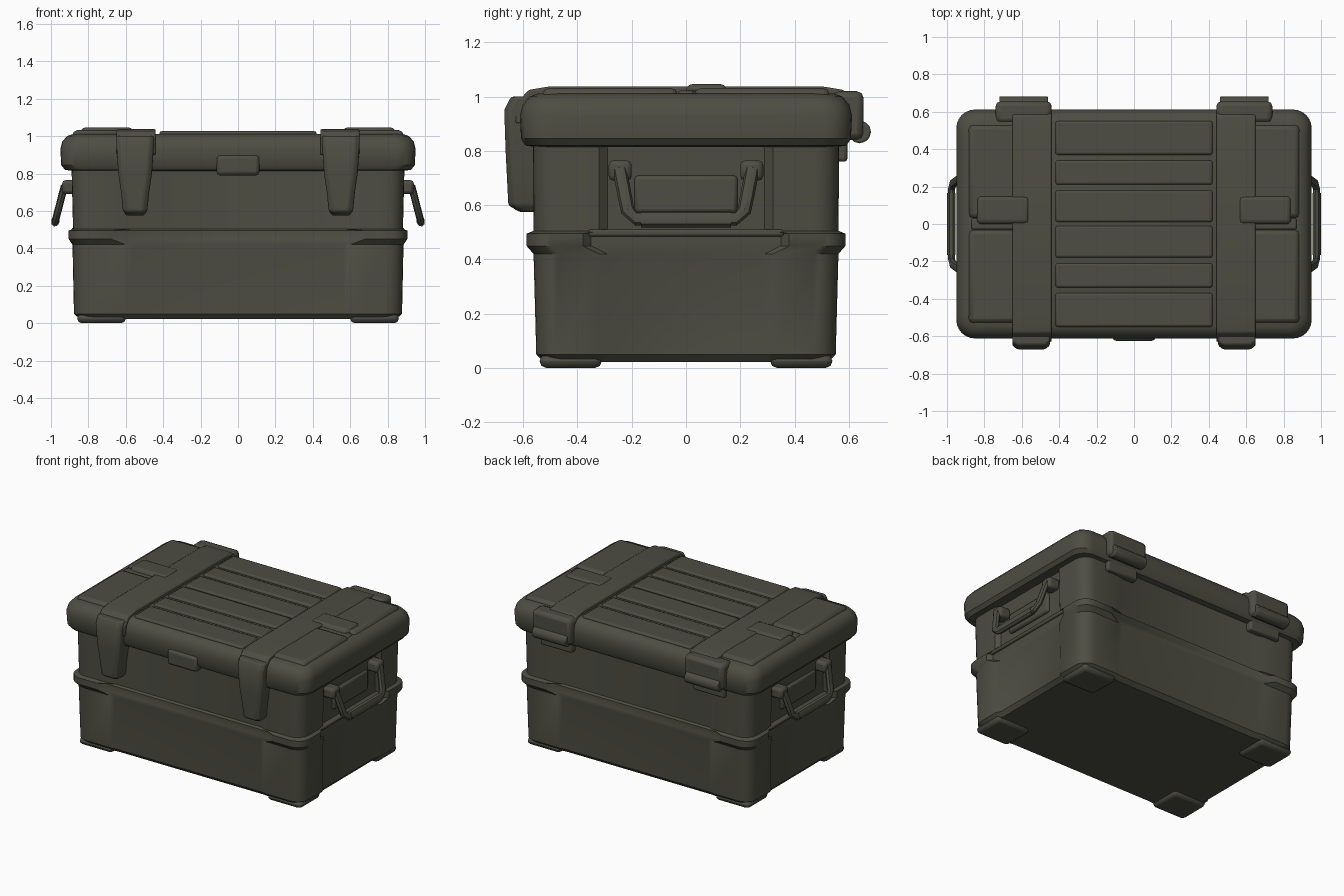
import bpy, bmesh, math
from mathutils import Vector

if "Cube" in bpy.data.objects:
    bpy.data.objects.remove(bpy.data.objects["Cube"])

olive = bpy.data.materials.new("dark olive plastic")
olive.diffuse_color = (0.075, 0.075, 0.056, 1)
olive.use_nodes = True
olive.node_tree.nodes["Principled BSDF"].inputs["Base Color"].default_value = olive.diffuse_color


def finish(name, bm, bevel=0.0, mirror=(False, False), segs=2):
    """Turn a bmesh into an object, with optional bevel and world mirroring."""
    bmesh.ops.recalc_face_normals(bm, faces=bm.faces)
    me = bpy.data.meshes.new(name)
    bm.to_mesh(me)
    bm.free()
    ob = bpy.data.objects.new(name, me)
    bpy.context.collection.objects.link(ob)
    me.materials.append(olive)
    if bevel:
        m = ob.modifiers.new("bevel", 'BEVEL')
        m.width, m.segments = bevel, segs
        m.limit_method = 'ANGLE'
    if any(mirror):
        m = ob.modifiers.new("mirror", 'MIRROR')
        m.use_axis = (mirror[0], mirror[1], False)
        m.use_mirror_merge = False
    bpy.ops.object.select_all(action='DESELECT')
    ob.select_set(True)
    bpy.context.view_layer.objects.active = ob
    bpy.ops.object.shade_smooth_by_angle(angle=math.radians(35))
    return ob


def loft(name, rings, **kw):
    """Skin closed rings of points and cap both ends."""
    bm = bmesh.new()
    vs = [[bm.verts.new(p) for p in r] for r in rings]
    n = len(vs[0])
    for a, b in zip(vs, vs[1:]):
        for i in range(n):
            j = (i + 1) % n
            bm.faces.new((a[i], a[j], b[j], b[i]))
    bm.faces.new(vs[0])
    bm.faces.new(vs[-1])
    return finish(name, bm, **kw)


def box(name, lo, hi, **kw):
    rings = [[(lo[0], lo[1], z), (hi[0], lo[1], z), (hi[0], hi[1], z), (lo[0], hi[1], z)]
             for z in (lo[2], hi[2])]
    return loft(name, rings, **kw)


def plan(z, hx, hy, r, dx=0.0, dy=0.0, px=0.6, py=0.32):
    """Rounded rectangle whose side centres are set back by dx and dy."""
    q = [(hx - dx, py - 0.03), (hx, py)]
    for k in range(7):
        a = math.pi / 12 * k
        q.append((hx - r + r * math.cos(a), hy - r + r * math.sin(a)))
    q += [(px, hy), (px - 0.04, hy - dy)]
    left = [(-x, y) for x, y in reversed(q)]
    half = q + left
    return [(x, y, z) for x, y in half + [(-x, -y) for x, y in half]]


# tub with thicker corner posts and a corner bulge at mid height
loft("tub", [
    plan(0.022, 0.845, 0.525, 0.08, 0.01, 0.005),
    plan(0.05, 0.877, 0.552, 0.09, 0.018, 0.006),
    plan(0.42, 0.885, 0.562, 0.09, 0.02, 0.006),
    plan(0.45, 0.905, 0.588, 0.09, 0.03, 0.026, 0.68, 0.38),
    plan(0.495, 0.905, 0.588, 0.09, 0.03, 0.026, 0.68, 0.38),
    plan(0.505, 0.882, 0.562, 0.09, 0.025, 0.014),
    plan(0.83, 0.89, 0.565, 0.09, 0.025, 0.012)])

# low corner feet
box("foot", (0.6, 0.31, 0.0), (0.86, 0.54, 0.05), bevel=0.025, mirror=(True, True))

# ledge along the sides below the handles
box("side_ledge", (0.83, -0.36, 0.485), (0.89, 0.36, 0.51), bevel=0.008, mirror=(True, False))

# lid with rounded rim
loft("lid", [
    plan(0.815, 0.89, 0.56, 0.09),
    plan(0.82, 0.925, 0.592, 0.10),
    plan(0.845, 0.945, 0.608, 0.10),
    plan(0.93, 0.95, 0.612, 0.10),
    plan(0.97, 0.94, 0.602, 0.10),
    plan(1.0, 0.915, 0.577, 0.09),
    plan(1.012, 0.88, 0.545, 0.08)])

# slats across the middle of the lid
for i, (y0, y1) in enumerate([(-0.55, -0.37), (-0.34, -0.21), (-0.18, -0.01),
                              (0.01, 0.18), (0.21, 0.34), (0.37, 0.55)]):
    box(f"lid_slat_{i + 1}", (-0.42, y0, 1.0), (0.42, y1, 1.027), bevel=0.012)

# raised end pads and small humps on the lid
box("lid_end_pad", (0.62, 0.03, 0.98), (0.885, 0.53, 1.032), bevel=0.03, mirror=(True, True))
box("lid_centre_pad", (0.62, -0.03, 0.98), (0.87, 0.03, 1.022), bevel=0.01, mirror=(True, False))
box("lid_hump", (0.56, 0.0, 1.0), (0.84, 0.15, 1.046), bevel=0.03, mirror=(True, False), segs=3)

# bands running front to back over the lid
band = [(-0.63, 0.9), (-0.63, 0.97), (-0.58, 1.025), (-0.5, 1.038),
        (0.5, 1.038), (0.58, 1.025), (0.63, 0.97), (0.63, 0.9)]
loft("lid_band", [[(x, y, z) for y, z in band] for x in (0.44, 0.65)],
     bevel=0.008, mirror=(True, False))

# front latches, tapering downward
loft("front_latch", [[(0.55 - w, -0.54, z), (0.55 + w, -0.54, z),
                      (0.55 + w, y + 0.02, z), (0.55 + w - 0.025, y, z),
                      (0.55 - w + 0.025, y, z), (0.55 - w, y + 0.02, z)]
                     for z, w, y in [(0.575, 0.045, -0.615), (0.60, 0.065, -0.655),
                                     (0.70, 0.075, -0.66), (0.80, 0.09, -0.665),
                                     (0.95, 0.10, -0.67), (1.0, 0.10, -0.645)]],
     bevel=0.008, mirror=(True, False))

# front lip in the middle of the lid
box("lid_lip", (-0.115, -0.625, 0.79), (0.115, -0.56, 0.9), bevel=0.02)

# rear hinges
box("hinge_plate", (0.44, 0.54, 0.84), (0.74, 0.655, 1.02), bevel=0.025, mirror=(True, False))
loft("hinge_barrel", [[(x, 0.64 + 0.042 * math.cos(a), 0.87 + 0.042 * math.sin(a))
                       for a in [math.pi / 6 * k for k in range(12)]] for x in (0.46, 0.72)],
     bevel=0.006, mirror=(True, False))
box("hinge_leaf", (0.47, 0.53, 0.76), (0.71, 0.595, 0.85), bevel=0.012, mirror=(True, False))


# swing handles on both ends
def tube(name, pts, r, sides=8):
    pts = [Vector(p) for p in pts]
    rings = []
    for i, p in enumerate(pts):
        t = (pts[min(i + 1, len(pts) - 1)] - pts[max(i - 1, 0)]).normalized()
        n = Vector((0.97, 0, 0.24)).normalized()
        b = t.cross(n).normalized()
        rings.append([p + r * (math.cos(a) * n * 0.75 + math.sin(a) * b)
                      for a in [2 * math.pi * k / sides for k in range(sides)]])
    return loft(name, rings, mirror=(True, False))


arm = [(0.928, 0.245, 0.735), (0.955, 0.225, 0.63), (0.968, 0.215, 0.58), (0.976, 0.185, 0.55)]
tube("handle_bow", [(x, -y, z) for x, y, z in arm] + arm[::-1], 0.026)
tube("handle_grip", [(0.976, -0.165, 0.547), (0.976, 0.165, 0.547)], 0.031)

# handle brackets and the raised panel behind the handle
box("handle_bracket", (0.85, 0.2, 0.69), (0.94, 0.285, 0.765), bevel=0.018, mirror=(True, True))
box("handle_back_panel", (0.84, -0.19, 0.57), (0.88, 0.19, 0.71), bevel=0.015, mirror=(True, False))
